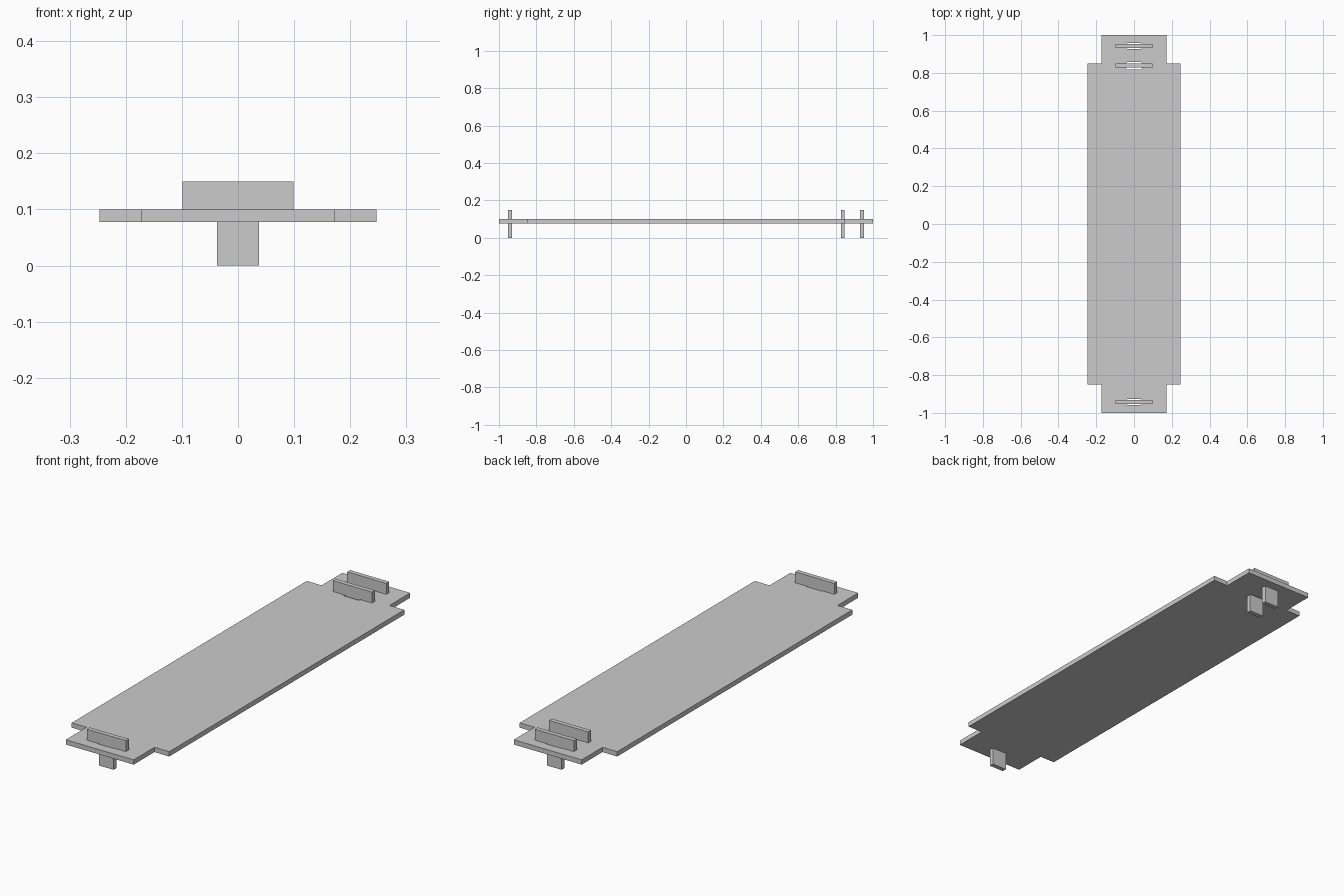
import bpy, bmesh

if "Cube" in bpy.data.objects:
    bpy.data.objects.remove(bpy.data.objects["Cube"])

PLATE_LOW, PLATE_TOP = 0.078, 0.1


def prism(name, outline, z0, z1):
    bm = bmesh.new()
    face = bm.faces.new([bm.verts.new((x, y, z0)) for x, y in outline])
    ext = bmesh.ops.extrude_face_region(bm, geom=[face])
    verts = [v for v in ext["geom"] if isinstance(v, bmesh.types.BMVert)]
    bmesh.ops.translate(bm, vec=(0, 0, z1 - z0), verts=verts)
    bmesh.ops.recalc_face_normals(bm, faces=bm.faces[:])
    mesh = bpy.data.meshes.new(name)
    bm.to_mesh(mesh)
    bm.free()
    ob = bpy.data.objects.new(name, mesh)
    bpy.context.collection.objects.link(ob)
    return ob


def rectangle(y, half_x, half_y):
    return [(-half_x, y - half_y), (half_x, y - half_y),
            (half_x, y + half_y), (-half_x, y + half_y)]


# Deck plate with four notched corners
half = [(0.172, -1), (0.172, -0.85), (0.247, -0.85),
        (0.247, 0.85), (0.172, 0.85), (0.172, 1)]
plate = prism("deck_plate", half + [(-x, y) for x, y in reversed(half)],
              PLATE_LOW, PLATE_TOP)

# T-shaped keys: wide bar on top, narrow peg through a slot in the plate
keys = [("front", -0.942, 0.015), ("inner_back", 0.838, 0.019),
        ("outer_back", 0.942, 0.015)]
for label, y, slot in keys:
    tee = prism(label + "_bar", rectangle(y, 0.099, 0.0105), PLATE_TOP, 0.15)
    peg = prism(label + "_peg", rectangle(y, 0.037, 0.0105), 0, PLATE_TOP)

    # Slot with clipped corners
    c = 0.006
    quarter = [(0.042, slot - c), (0.042 - c, slot)]
    right = [(x, y - d) for x, d in reversed(quarter)] + [(x, y + d) for x, d in quarter]
    cutter = prism(label + "_slot_cutter",
                   right + [(-x, v) for x, v in reversed(right)], 0.05, 0.13)
    cutter.hide_render = True
    cutter.hide_set(True)
    cut = plate.modifiers.new(label + "_slot", "BOOLEAN")
    cut.operation = "DIFFERENCE"
    cut.solver = "EXACT"
    cut.object = cutter
